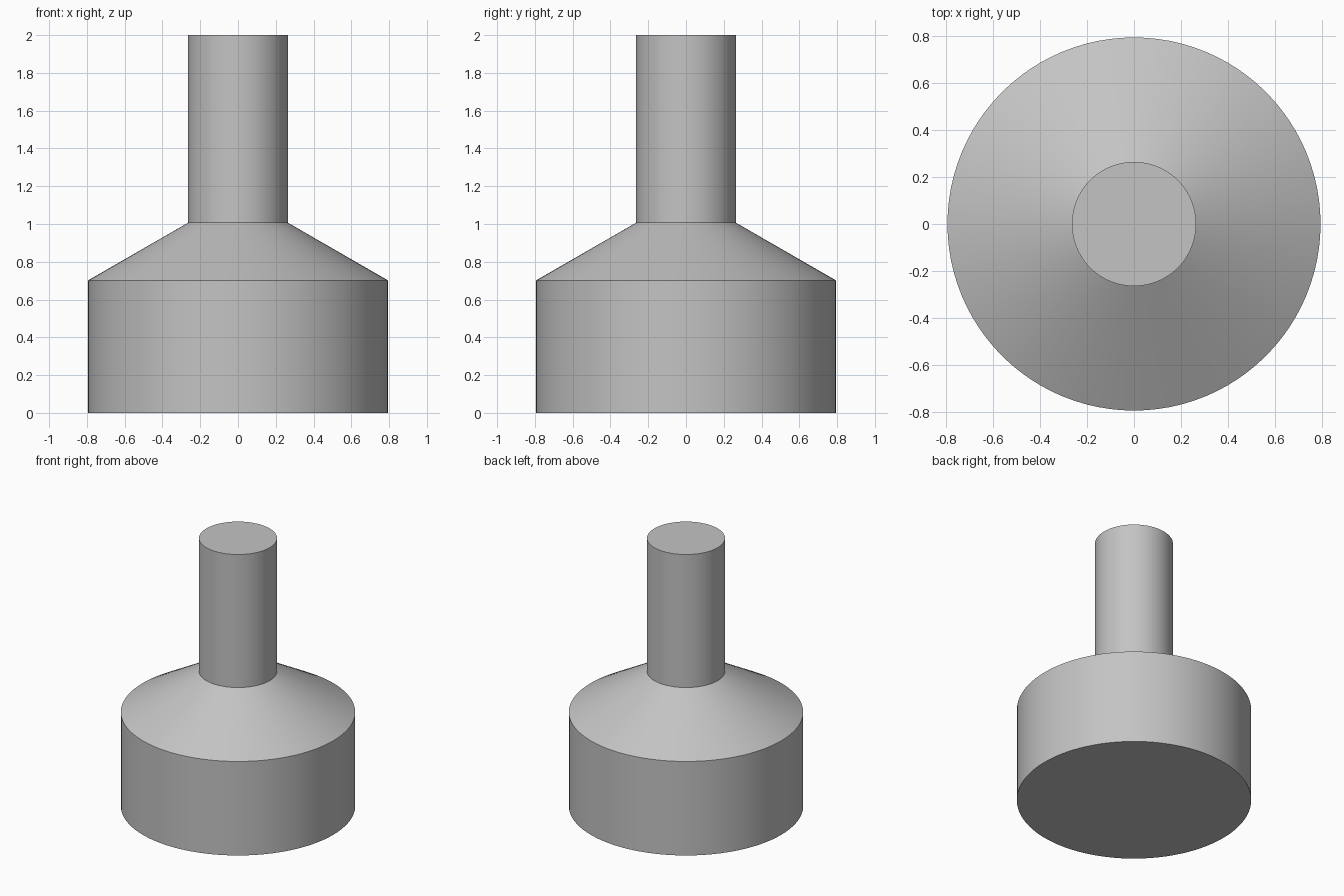
import bpy, bmesh, math

cube = bpy.data.objects.get("Cube")
if cube:
    bpy.data.objects.remove(cube, do_unlink=True)

# Single plain grey material
grey = bpy.data.materials.new("plain_grey")
grey.use_nodes = True
grey.diffuse_color = (0.55, 0.55, 0.55, 1)
grey.node_tree.nodes["Principled BSDF"].inputs["Base Color"].default_value = (0.55, 0.55, 0.55, 1)

SIDES = 96
# Radius and height: wide drum, sloped shoulder, narrow neck
PROFILE = [(0.793, 0), (0.793, 0.702), (0.264, 1.007), (0.264, 2)]


def turned(name, profile):
    """Closed solid of revolution about z with flat end caps."""
    bm = bmesh.new()
    rings = []
    for r, z in profile:
        angles = [2 * math.pi * i / SIDES for i in range(SIDES)]
        rings.append([bm.verts.new((r * math.cos(a), r * math.sin(a), z)) for a in angles])
    for low, high in zip(rings, rings[1:]):
        for i in range(SIDES):
            j = (i + 1) % SIDES
            bm.faces.new((low[i], low[j], high[j], high[i]))
    bm.faces.new(rings[0][::-1])
    bm.faces.new(rings[-1])
    mesh = bpy.data.meshes.new(name)
    bm.to_mesh(mesh)
    bm.free()
    mesh.materials.append(grey)
    obj = bpy.data.objects.new(name, mesh)
    bpy.context.collection.objects.link(obj)
    return obj


body = turned("stemmed_drum", PROFILE)

# Smooth round walls, crisp rims
bpy.ops.object.select_all(action='DESELECT')
body.select_set(True)
bpy.context.view_layer.objects.active = body
bpy.ops.object.shade_smooth_by_angle(angle=math.radians(25))
